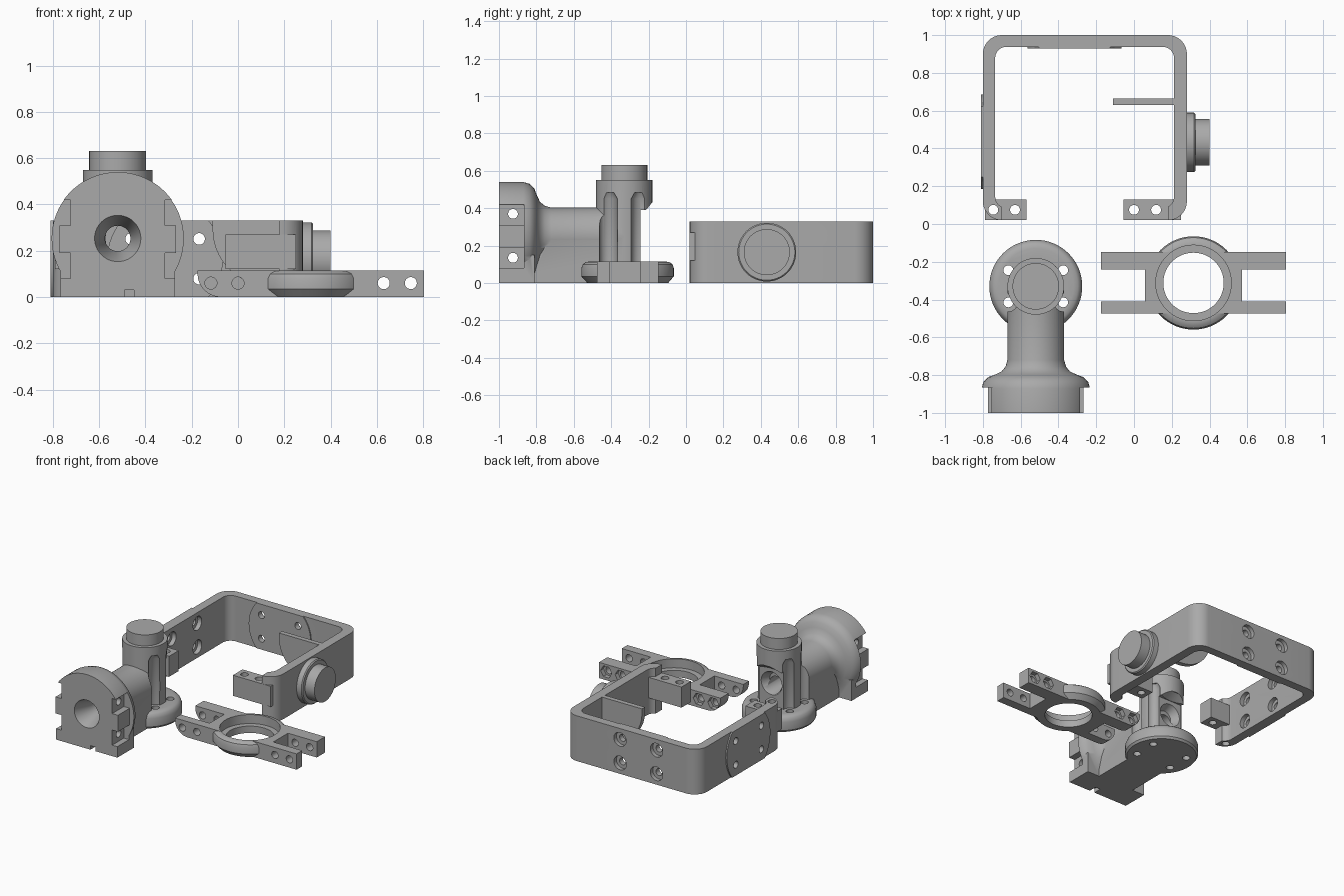
import bpy, bmesh, math
from mathutils import Matrix, Vector

if "Cube" in bpy.data.objects:
    bpy.data.objects.remove(bpy.data.objects["Cube"])

gray = bpy.data.materials.new("machined_gray")
gray.diffuse_color = (0.40, 0.40, 0.40, 1)
gray.use_nodes = True
gray.node_tree.nodes["Principled BSDF"].inputs["Base Color"].default_value = gray.diffuse_color


def make(name, bm):
    bmesh.ops.recalc_face_normals(bm, faces=bm.faces)
    me = bpy.data.meshes.new(name)
    bm.to_mesh(me)
    bm.free()
    ob = bpy.data.objects.new(name, me)
    me.materials.append(gray)
    bpy.context.collection.objects.link(ob)
    return ob


def box(name, x0, x1, y0, y1, z0, z1):
    bm = bmesh.new()
    bmesh.ops.create_cube(bm, size=1)
    for v in bm.verts:
        v.co = ((x0 + x1) / 2 + v.co.x * (x1 - x0), (y0 + y1) / 2 + v.co.y * (y1 - y0),
                (z0 + z1) / 2 + v.co.z * (z1 - z0))
    return make(name, bm)


def lathe(name, profile, base, axis="Z", n=64):
    """Closed solid turned from (distance along axis, radius) pairs."""
    bm = bmesh.new()
    rings = []
    for h, r in profile:
        ring = []
        for i in range(n):
            a = 2 * math.pi * i / n
            c, s = r * math.cos(a), r * math.sin(a)
            p = {"Z": (c, s, h), "X": (h, c, s), "Y": (c, h, s)}[axis]
            ring.append(bm.verts.new(Vector(base) + Vector(p)))
        rings.append(ring)
    for a, b in zip(rings, rings[1:]):
        for i in range(n):
            bm.faces.new((a[i], a[(i + 1) % n], b[(i + 1) % n], b[i]))
    bm.faces.new(rings[0])
    bm.faces.new(rings[-1])
    return make(name, bm)


def rod(base, h0, h1, r, axis="Z", n=32):
    return lathe("cutter", [(h0, r), (h1, r)], base, axis, n)


def prism(name, pts, d0, d1, axis="Z"):
    """Extrude an outline: (x, y) along Z, or (x, z) along Y."""
    bm = bmesh.new()
    put = (lambda p, d: (p[0], p[1], d)) if axis == "Z" else (lambda p, d: (p[0], d, p[1]))
    a = [bm.verts.new(put(p, d0)) for p in pts]
    b = [bm.verts.new(put(p, d1)) for p in pts]
    bm.faces.new(a)
    bm.faces.new(b)
    for i in range(len(pts)):
        j = (i + 1) % len(pts)
        bm.faces.new((a[i], a[j], b[j], b[i]))
    return make(name, bm)


def rounded(x0, x1, y0, y1, r, n=10):
    pts = []
    for k, (cx, cy) in enumerate([(x1 - r, y1 - r), (x0 + r, y1 - r), (x0 + r, y0 + r), (x1 - r, y0 + r)]):
        for i in range(n + 1):
            a = math.pi / 2 * (k + i / n)
            pts.append((cx + r * math.cos(a), cy + r * math.sin(a)))
    return pts


def combine(ob, others, op="DIFFERENCE"):
    for o in others:
        m = ob.modifiers.new("b", "BOOLEAN")
        m.operation, m.solver, m.object = op, "EXACT", o
        bpy.context.view_layer.objects.active = ob
        bpy.ops.object.modifier_apply(modifier=m.name)
        bpy.data.objects.remove(o, do_unlink=True)
    return ob


def smooth(ob, angle=32):
    bpy.ops.object.select_all(action="DESELECT")
    ob.select_set(True)
    bpy.context.view_layer.objects.active = ob
    bpy.ops.object.shade_smooth_by_angle(angle=math.radians(angle))


# ---- C-shaped frame ----
H, MID = 0.33, 0.165
frame = prism("frame", rounded(-0.80, 0.28, 0.02, 1.0, 0.10), 0, H)
combine(frame, [prism("cutter", rounded(-0.735, 0.212, 0.085, 0.938, 0.06), -0.1, 0.5),
                box("cutter", -0.70, 0.18, -0.1, 0.13, -0.1, 0.5)])
# front tabs, raised clear of the lower edge
combine(frame, [box("tab", -0.79, -0.57, 0.02, 0.13, 0.12, 0.27),
                box("tab", -0.055, 0.25, 0.02, 0.13, 0.12, 0.27)], "UNION")
# round mounting pads, trimmed to the frame height
for axis, base, h0, h1 in (("Y", (-0.315, 0, MID), 0.93, 0.96), ("X", (0, 0.435, MID), -0.81, -0.77)):
    pad = rod(base, h0, h1, 0.25, axis, 64)
    combine(pad, [box("clip", -1, 1, -1, 1.5, 0, H)], "INTERSECT")
    combine(frame, [pad], "UNION")
# pivot boss and curved gusset
combine(frame, [lathe("pivot", [(0.25, 0.157), (0.318, 0.157), (0.325, 0.15), (0.325, 0.123), (0.40, 0.123)],
                      (0, 0.432, MID), "X")], "UNION")
curve = [(-0.11 + 0.27 * (1 - math.cos(t * math.pi / 20)), 0.29 - 0.25 * math.sin(t * math.pi / 20))
         for t in range(11)]
combine(frame, [prism("gusset", [(0.23, H), (-0.11, H)] + curve + [(0.23, 0.04)], 0.63, 0.665, "Y")], "UNION")
# counterbored wall holes and tab holes
cuts = []
for du in (-0.147, 0.147):
    for dz in (-0.086, 0.086):
        z = MID + dz
        cuts += [rod((-0.315 + du, 0, z), 0.9, 1.1, 0.025, "Y"), rod((-0.315 + du, 0, z), 0.97, 1.1, 0.05, "Y"),
                 rod((0, 0.435 + du, z), -0.9, -0.7, 0.025, "X"), rod((0, 0.435 + du, z), -0.767, -0.7, 0.05, "X")]
for x in (-0.745, -0.63, 0.0, 0.117):
    cuts.append(rod((x, 0.075, 0), -0.1, 0.5, 0.026))
smooth(combine(frame, cuts))

# ---- ring bracket ----
RX, RY, RH = 0.315, -0.312, 0.115
ring = lathe("ring_bracket", [(0, 0.215), (0.035, 0.247), (0.08, 0.247), (0.1, 0.24), (0.111, 0.225), (RH, 0.205)],
             (RX, RY, 0))
combine(ring, [box("plate", 0.058, 0.572, -0.475, -0.147, 0, RH)], "UNION")
for y0, y1 in ((-0.475, -0.41), (-0.242, -0.147)):
    heel = [(-0.075 + 0.1 * math.cos(a), 0.1 - 0.1 * math.sin(a)) for a in
            [math.pi / 2 + i * math.pi / 16 for i in range(9)]]
    combine(ring, [prism("arm", heel + [(-0.175, RH), (0.805, RH), (0.805, 0)], y0, y1, "Y")], "UNION")
cuts = [rod((RX, RY, 0), -0.1, 0.3, 0.16, n=64), rod((RX, RY, 0), 0.05, 0.3, 0.2, n=64)]
for x in (-0.117, 0.0, 0.63, 0.747):
    cuts += [rod((x, 0, 0.06), -0.7, 0, 0.026, "Y"), rod((x, 0, 0.06), -0.18, 0, 0.045, "Y", 6)]
smooth(combine(ring, cuts))

# ---- joint housing ----
CX, CY, AZ = -0.52, -0.33, 0.253
body = lathe("joint_housing", [(0, 0.235), (0.015, 0.246), (0.075, 0.246), (0.1, 0.236), (0.111, 0.222), (RH, 0.2)],
             (CX, CY, 0))
# upright column with collar and cap; back face flattened below the collar
column = lathe("column", [(0.05, 0.15), (0.55, 0.15), (0.55, 0.123), (0.63, 0.123)], (CX, CY, 0))
combine(column, [box("cutter", CX - 0.3, CX + 0.3, -0.243, 0, RH, 0.39)])
combine(column, [lathe("cutter", [(0.39, 0.2), (0.43, 0.145)], (CX, -0.04, 0), "Z")])
# bell and neck turned about the horizontal axis
bell = lathe("bell", [(-1.0, 0.287), (-0.87, 0.287), (-0.835, 0.277), (-0.81, 0.25), (-0.797, 0.215),
                      (-0.78, 0.18), (-0.755, 0.16), (-0.72, 0.15), (-0.33, 0.15)], (CX, 0, AZ), "Y", 80)
combine(body, [column, bell,
               box("neck_base", CX - 0.148, CX + 0.148, -0.85, -0.4, 0, AZ),
               box("bell_base", CX - 0.247, CX + 0.247, -1.0, -0.81, 0, 0.15)], "UNION")
cuts = [box("cutter", -1.5, 1, -1.5, 1, -0.5, 0),
        # funnel and through bore, dished at the rear
        lathe("cutter", [(-1.1, 0.1), (-1.0, 0.1), (-0.87, 0.055), (-0.1, 0.055)], (CX, 0, AZ), "Y"),
        lathe("cutter", [(-0.30, 0.055), (-0.24, 0.085), (-0.15, 0.11)], (CX, 0, 0.28), "Y"),
        box("cutter", CX + 0.03, CX + 0.07, -1.1, -0.94, -0.1, 0.03)]
for s in (-1, 1):
    # stepped side flats, leaving a ridge between the screw seats
    for z0, z1, x in ((0.31, 0.42, 0.205), (0.19, 0.31, 0.252), (0.08, 0.19, 0.205)):
        xs = sorted((CX + s * x, CX + s * 0.4))
        cuts.append(box("cutter", *xs, -1.1, -0.865, z0, z1))
    # flange holes with screw channels up the column
    for dy in (-0.085, 0.085):
        p = (CX + s * 0.145, CY + dy, 0)
        cuts += [rod(p, -0.1, 0.3, 0.026), lathe("cutter", [(RH, 0.048), (0.45, 0.048), (0.485, 0.03)], p)]
for z in (0.37, 0.135):
    cuts.append(rod((0, -0.925, z), -1, 0, 0.026, "X"))
smooth(combine(body, cuts))
